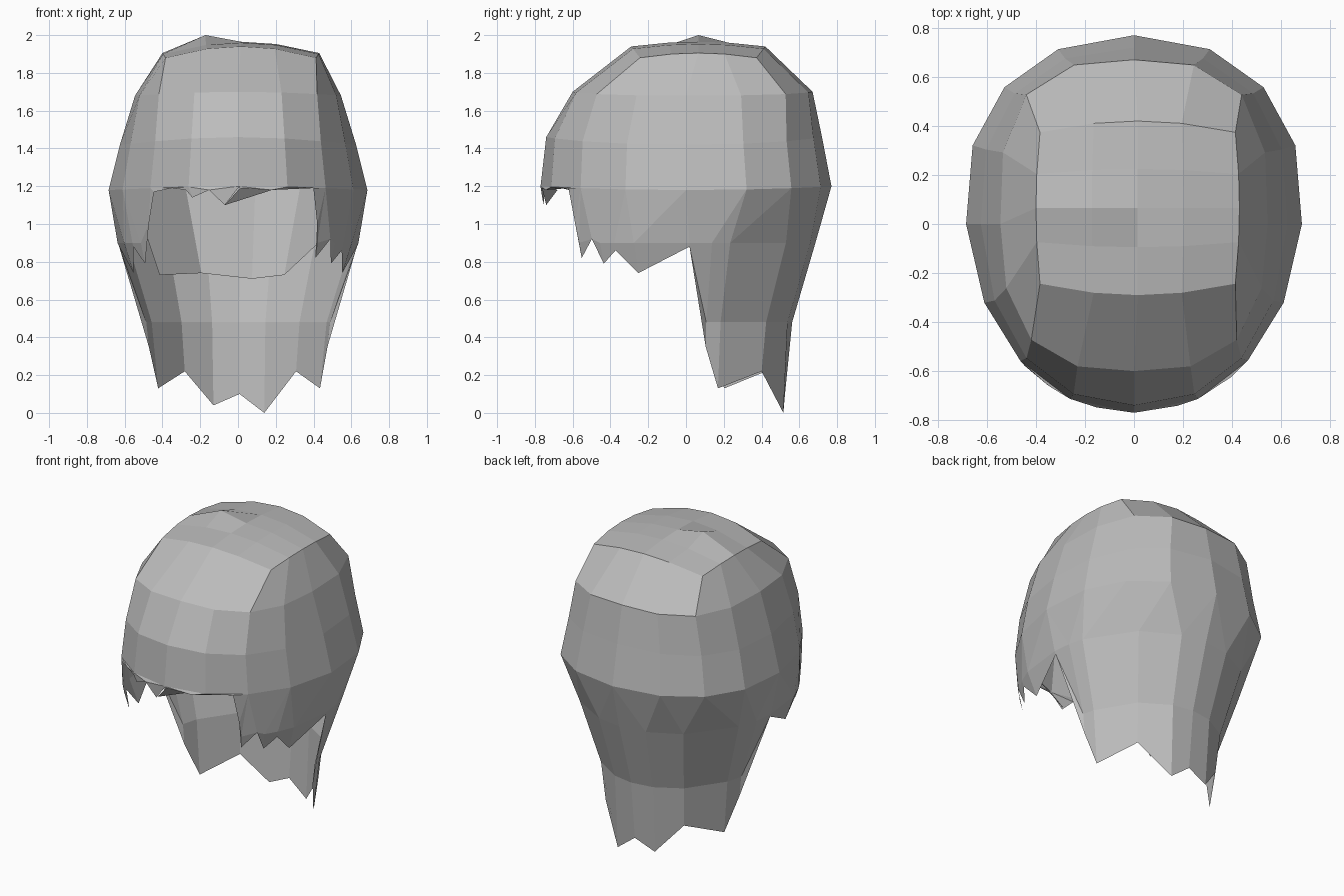
import bpy, bmesh, math
from mathutils import Vector

cube = bpy.data.objects.get("Cube")
if cube:
    bpy.data.objects.remove(cube)

RX, RY = 0.68, 0.77   # half width and half depth of the widest ring

mat = bpy.data.materials.new("hair_grey")
mat.use_nodes = True
GREY = (0.50, 0.50, 0.50, 1)
mat.diffuse_color = GREY
mat.node_tree.nodes["Principled BSDF"].inputs["Base Color"].default_value = GREY


def finish(bm, name):
    mesh = bpy.data.meshes.new(name)
    bm.to_mesh(mesh)
    bm.free()
    mesh.materials.append(mat)
    obj = bpy.data.objects.new(name, mesh)
    bpy.context.collection.objects.link(obj)
    return obj


def ring_point(x, y, spec):
    """Point of a rounded-square ring; tilt makes it narrower in front than behind."""
    z_front, z_side, rx, front, back, p, tilt = spec
    n = (abs(x) ** p + abs(y) ** p) ** (1 / p)
    x, y = x / n, y / n
    return Vector((rx * x * (1 + tilt * y), y * (back if y > 0 else front),
                   z_front + (z_side - z_front) * x * x))


def top_point(a, b):
    """Point of the nearly flat top patch, with one raised tuft."""
    z = 2.0 if (a, b) == (-0.45, 0) else 1.965 - 0.06 * a * a - 0.025 * b * b
    return Vector((0.015 + 0.415 * a * (1 - 0.04 * b * b),
                   0.065 + 0.355 * b * (1 - 0.13 * a * a), z))


def taper(z):
    """Width of the hanging hair relative to the widest ring."""
    keys = [(1.2, 1.0), (0.9, 0.89), (0.48, 0.73), (0.13, 0.675), (0.0, 0.70)]
    for (za, sa), (zb, sb) in zip(keys, keys[1:]):
        if z >= zb:
            return sb + (sa - sb) * (z - zb) / (za - zb)
    return 0.70


def hang_point(deg, z, scale=1.0):
    """Point on the hanging hair; 0 degrees is the front, 90 is the left side."""
    t = math.radians(deg)
    s = taper(z) * scale
    s += (1 - s) * 0.6 * max(0, math.cos(t))
    s += 0.06 * math.sin(t) ** 2 * max(0, 1 - abs(z - 0.95) / 0.25)   # fuller over the ears
    return Vector((RX * s * math.sin(t), -RY * s * math.cos(t), z))


def angle(co):
    return math.degrees(math.atan2(co.x / RX, -co.y / RY)) % 360


bm = bmesh.new()

# Crown: three bands of sixteen faces under a four by four top patch
steps = (-1, -0.45, 0, 0.45, 1)
around = ([(s, -1) for s in steps[:-1]] + [(1, s) for s in steps[:-1]] +
          [(-s, 1) for s in steps[:-1]] + [(-1, -s) for s in steps[:-1]])
# front height, side height, half width, front depth, back depth, squareness, tilt
specs = [(1.20, 1.18, 0.685, 0.77, 0.77, 2.15, 0.09),
         (1.46, 1.42, 0.625, 0.74, 0.72, 2.30, 0.07),
         (1.70, 1.68, 0.545, 0.60, 0.67, 2.90, 0.03)]
top = {(a, b): bm.verts.new(top_point(a, b)) for a in steps for b in steps}
rings = [[bm.verts.new(ring_point(x, y, s)) for x, y in around] for s in specs]
rings.append([top[key] for key in around])
for low, high in zip(rings, rings[1:]):
    for i in range(16):
        k = (i + 1) % 16
        bm.faces.new([low[i], low[k], high[k], high[i]])
for a, b in zip(steps, steps[1:]):
    for c, d in zip(steps, steps[1:]):
        bm.faces.new([top[a, c], top[b, c], top[b, d], top[a, d]])
ring = sorted(rings[0], key=lambda v: round(angle(v.co), 3) % 360)

# Hem outline: (degrees, height) of every tip and notch
hem = [(0, 1.19), (15, 1.18), (36, 1.19), (39, 1.0), (40, 0.82), (48, 0.92), (52, 0.79),
       (59, 0.86), (68, 0.74), (91.5, 0.88), (101, 0.35), (109, 0.13), (139, 0.22),
       (163, 0.0), (179, 0.10), (196, 0.04), (217, 0.22), (247, 0.13), (258, 0.35),
       (268.5, 0.88), (292, 0.74), (301, 0.88), (308, 0.79), (315, 1.0), (319, 1.17),
       (329, 1.19), (336, 1.18), (339, 1.14), (347, 1.18), (354, 1.10)]

# Hanging hair: one column per hem point, stopping at the hem
columns = []
for deg, low in hem:
    col = [bm.verts.new(hang_point(deg, max(low, 0.9)))]
    for z in (0.48, low):
        above = col[-1].co.z
        z = max(z, low)
        col.append(col[-1] if above - z < 0.01 else bm.verts.new(hang_point(deg, z)))
    columns.append(col)


def face(*verts):
    unique = list(dict.fromkeys(verts))
    if len(unique) > 2:
        bm.faces.new(unique)


for i, left in enumerate(columns):
    right = columns[(i + 1) % len(columns)]
    for r in range(2):
        face(left[r], left[r + 1], right[r + 1], right[r])

# Stitch the crown's ring to the hanging hair along the shorter diagonals
ring_deg = [angle(v.co) if k else 0 for k, v in enumerate(ring)] + [360]
hem_deg = [deg for deg, low in hem] + [360]
na, nb, i, j = len(ring), len(columns), 0, 0
while i < na or j < nb:
    a, b = ring[i % na], columns[j % nb][0]
    if j == nb or (i < na and abs(ring_deg[i + 1] - hem_deg[j])
                   < abs(hem_deg[j + 1] - ring_deg[i])):
        i += 1
        face(a, b, ring[i % na])
    else:
        j += 1
        face(a, b, columns[j % nb][0])
bmesh.ops.recalc_face_normals(bm, faces=bm.faces)
finish(bm, "hair_shell")

# Inner lining behind the neck
bm = bmesh.new()
upper = [bm.verts.new(hang_point(d, 1.2, 0.97)) for d in (118, 150, 172, 205, 240)]
lower = [bm.verts.new(hang_point(d, z, 0.96)) for d, z in
         ((122, 1.0), (153, 0.73), (172, 0.71), (201, 0.74), (230, 0.73))]
for k in range(4):
    bm.faces.new([upper[k], lower[k], lower[k + 1], upper[k + 1]])
finish(bm, "neck_lining")

# Small lock folded under the fringe
bm = bmesh.new()
bm.faces.new([bm.verts.new(p) for p in
              ((-0.07, -0.74, 1.10), (0.02, -0.765, 1.20), (0.18, -0.68, 1.18))])
finish(bm, "fringe_fold")
